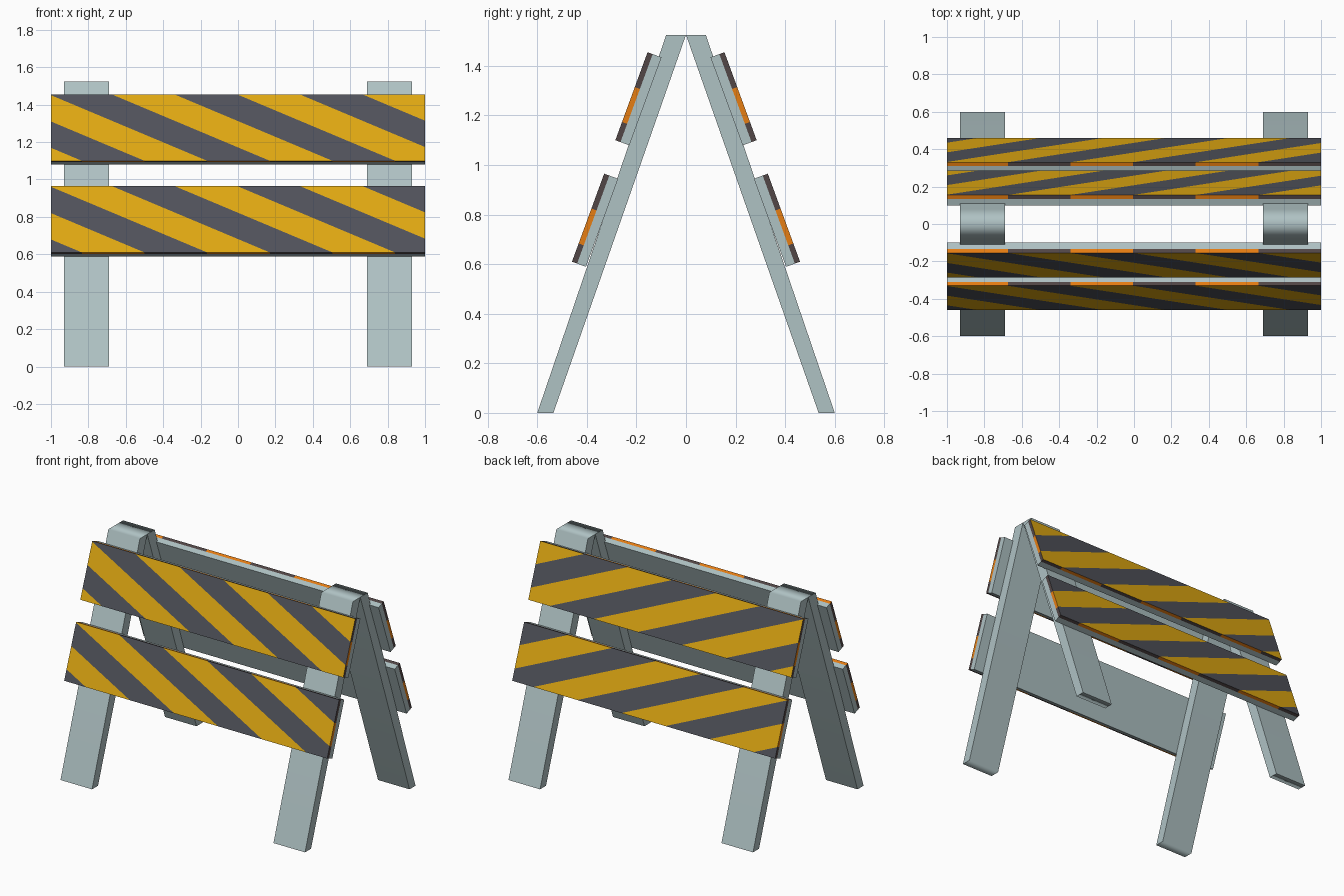
import bpy, bmesh, math
from mathutils import Matrix, Vector

if "Cube" in bpy.data.objects:
    bpy.data.objects.remove(bpy.data.objects["Cube"], do_unlink=True)


def material(name, rgb):
    m = bpy.data.materials.new(name)
    m.use_nodes = True
    m.diffuse_color = (*rgb, 1)
    m.node_tree.nodes["Principled BSDF"].inputs["Base Color"].default_value = (*rgb, 1)
    return m


GREY = material("pale grey", (0.43, 0.54, 0.55))
YELLOW = material("stripe yellow", (0.74, 0.39, 0.006))
SLATE = material("stripe slate", (0.08, 0.084, 0.102))
ORANGE = material("edge orange", (0.79, 0.205, 0.006))
BROWN = material("edge dark brown", (0.083, 0.061, 0.061))


def finish(bm, name, mats):
    bmesh.ops.recalc_face_normals(bm, faces=bm.faces)
    mesh = bpy.data.meshes.new(name)
    bm.to_mesh(mesh)
    bm.free()
    for m in mats:
        mesh.materials.append(m)
    obj = bpy.data.objects.new(name, mesh)
    bpy.context.collection.objects.link(obj)
    return obj


# Legs: slanted profile pushed across the leg width
LEG = [(-0.60, 0), (-0.535, 0), (0, 1.525), (-0.08, 1.525)]


def leg(name, x, side):
    bm = bmesh.new()
    face = bm.faces.new([bm.verts.new((x - 0.12, y * side, z)) for y, z in LEG])
    out = bmesh.ops.extrude_face_region(bm, geom=[face])["geom"]
    verts = [v for v in out if isinstance(v, bmesh.types.BMVert)]
    bmesh.ops.translate(bm, verts=verts, vec=(0.24, 0, 0))
    obj = finish(bm, name, [GREY])
    # Long faces stay flat while the small end caps blend into them
    bpy.ops.object.select_all(action="DESELECT")
    obj.select_set(True)
    bpy.context.view_layer.objects.active = obj
    bpy.ops.object.shade_smooth_by_angle(angle=math.radians(80))
    mod = obj.modifiers.new("weighted_normals", "WEIGHTED_NORMAL")
    mod.keep_sharp = True


# Boards: x along the board, y into its thickness, z up its slope
HEIGHT, PLATE, TOTAL = 0.378, 0.022, 0.06
STEP, SHIFT, SLANT = 0.335, -0.005, 0.845 / HEIGHT


def slab(depth_from, depth_to):
    bm = bmesh.new()
    bmesh.ops.create_cube(bm, size=1)
    for v in bm.verts:
        v.co = (v.co.x * 2, depth_from + (v.co.y + 0.5) * (depth_to - depth_from),
                (v.co.z + 0.5) * HEIGHT)
    return bm


def place(bm, y, z, side):
    lean = Matrix.Translation((0, y, z)) @ Matrix.Rotation(math.radians(-20.1), 4, "X")
    bm.transform(Matrix.Diagonal((1, side, 1, 1)) @ lean)


def board(name, y, z, side, swapped):
    # Plain backing plank
    bm = slab(PLATE, TOTAL)
    place(bm, y, z, side)
    finish(bm, name + "_backing", [GREY])

    # Striped plate, cut along the slanting stripe borders
    bm = slab(0, PLATE)
    for k in range(-5, 3):
        bmesh.ops.bisect_plane(
            bm, geom=bm.verts[:] + bm.edges[:] + bm.faces[:],
            plane_co=(SHIFT + k * STEP, 0, HEIGHT), plane_no=(1, 0, SLANT))
    bm.normal_update()
    for f in bm.faces:
        c = f.calc_center_median()
        along = c.x - (HEIGHT - c.z) * SLANT
        bright = math.floor((along - SHIFT) / STEP) % 2 == 1
        if abs(f.normal.y) > 0.5:
            f.material_index = 0 if bright != swapped else 1
        else:
            f.material_index = 2 if bright else 3
    place(bm, y, z, side)
    finish(bm, name + "_stripes", [YELLOW, SLATE, ORANGE, BROWN])


for side, end in ((1, "front"), (-1, "back")):
    leg(end + "_left_leg", 0.81, side)
    leg(end + "_right_leg", -0.81, side)
    board(end + "_upper_board", -0.285, 1.10, side, True)
    board(end + "_lower_board", -0.46, 0.61, side, False)
